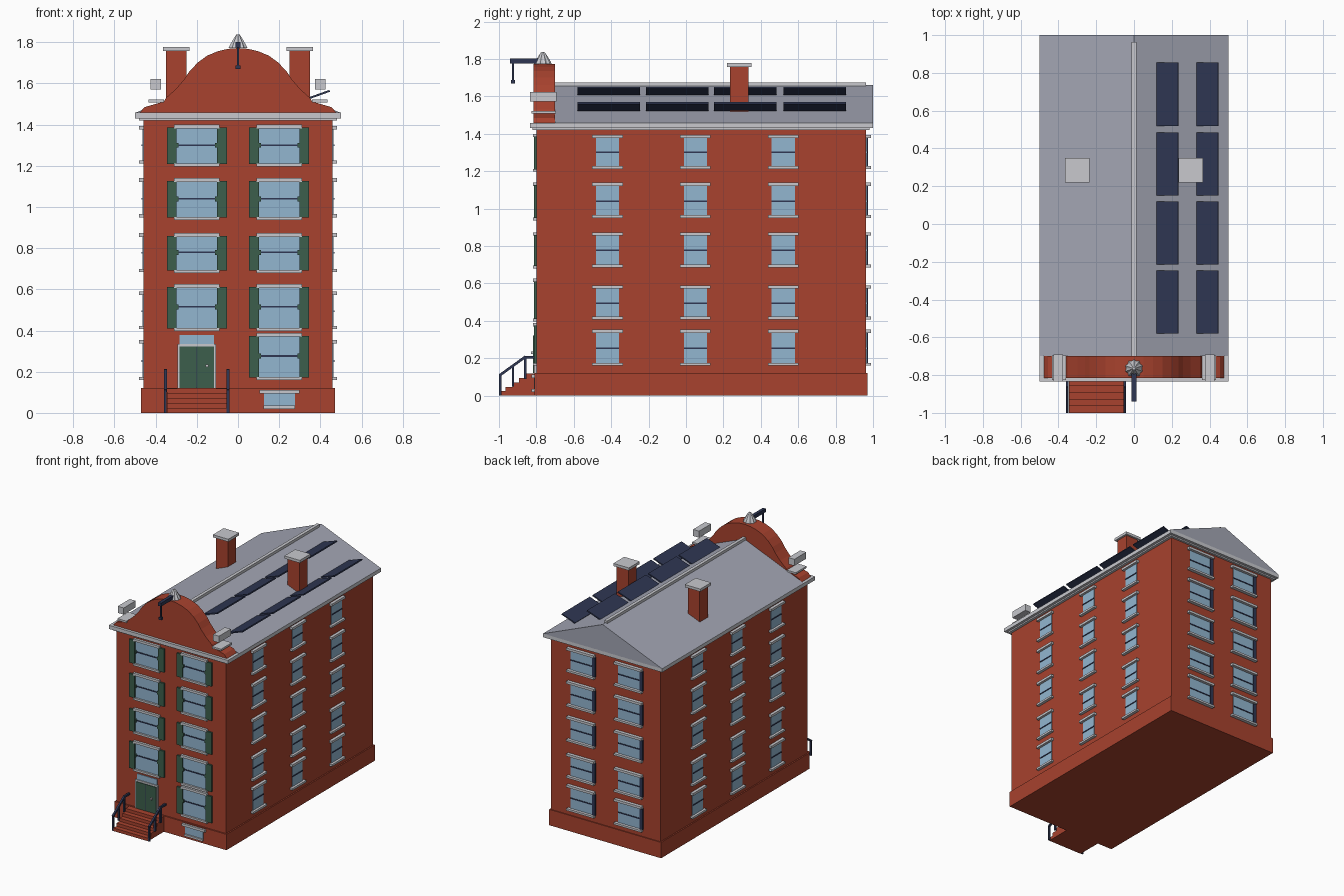
import bpy, bmesh, math
from mathutils import Matrix

if "Cube" in bpy.data.objects:
    bpy.data.objects.remove(bpy.data.objects["Cube"])


def srgb(r, g, b):
    f = lambda c: c / 12.92 if c <= 0.04045 else ((c + 0.055) / 1.055) ** 2.4
    return tuple(f(c / 255) for c in (r, g, b)) + (1.0,)


def material(name, *rgb):
    m = bpy.data.materials.new(name)
    m.diffuse_color = srgb(*rgb)
    m.use_nodes = True
    m.node_tree.nodes["Principled BSDF"].inputs["Base Color"].default_value = m.diffuse_color
    return m


BRICK = material("brick_red", 168, 66, 46)
STONE = material("light_stone", 200, 201, 206)
ROOF = material("roof_slate", 163, 166, 180)
GLASS = material("window_glass", 146, 182, 208)
GREEN = material("dark_green", 60, 94, 76)
NAVY = material("dark_navy", 46, 54, 82)


def finish(name, bm, mat):
    bmesh.ops.recalc_face_normals(bm, faces=bm.faces)
    me = bpy.data.meshes.new(name)
    bm.to_mesh(me)
    bm.free()
    me.materials.append(mat)
    ob = bpy.data.objects.new(name, me)
    bpy.context.collection.objects.link(ob)
    return ob


def box(name, x, y, z, mat):
    """Box from (min, max) pairs."""
    bm = bmesh.new()
    size = [r[1] - r[0] for r in (x, y, z)]
    mid = [(r[0] + r[1]) / 2 for r in (x, y, z)]
    bmesh.ops.create_cube(bm, size=1, matrix=Matrix.Translation(mid) @ Matrix.Diagonal((*size, 1)))
    return finish(name, bm, mat)


def prism(name, pts, axis, a, b, mat):
    """Extrude a profile along x (points are y,z) or along y (points are x,z)."""
    bm = bmesh.new()
    place = (lambda p, t: (t, p[0], p[1])) if axis == 'x' else (lambda p, t: (p[0], t, p[1]))
    face = bm.faces.new([bm.verts.new(place(p, a)) for p in pts])
    ext = bmesh.ops.extrude_face_region(bm, geom=[face])
    shift = (b - a, 0, 0) if axis == 'x' else (0, b - a, 0)
    bmesh.ops.translate(bm, vec=shift, verts=[v for v in ext['geom'] if isinstance(v, bmesh.types.BMVert)])
    return finish(name, bm, mat)


def bar(name, p, q, t, mat):
    """Square rod in a plane of constant x, from p to q (y,z)."""
    x, (y0, z0), (y1, z1) = p[0], p[1:], q[1:]
    d = math.hypot(y1 - y0, z1 - z0)
    ny, nz = -(z1 - z0) / d * t / 2, (y1 - y0) / d * t / 2
    pts = [(y0 + ny, z0 + nz), (y1 + ny, z1 + nz), (y1 - ny, z1 - nz), (y0 - ny, z0 - nz)]
    return prism(name, pts, 'x', x - t / 2, x + t / 2, mat)


# Wall planes: axis across the wall, position, outward direction
WALLS = {'front': ('x', -0.80, -1), 'back': ('x', 0.963, 1),
         'left': ('y', -0.46, -1), 'right': ('y', 0.46, 1)}


def plate(name, wall, u, z, depth, mat):
    axis, pos, out = WALLS[wall]
    n = sorted((pos - out * 0.01, pos + out * depth))
    return box(name, u, n, z, mat) if axis == 'x' else box(name, n, u, z, mat)


def window(wall, c, bottom, top, half, cap, depth, bar_z=None):
    """Glass, glazing bar, sill and lintel; bottom and top are the outer limits."""
    plate(wall + "_glass", wall, (c - half, c + half), (bottom + .01, top - .01), .004, GLASS)
    plate(wall + "_lintel", wall, (c - cap, c + cap), (top - .018, top), depth, STONE)
    plate(wall + "_sill", wall, (c - cap, c + cap), (bottom, bottom + .015), depth, STONE)
    if bar_z:
        plate(wall + "_glazing_bar", wall, (c - half, c + half), (bar_z - .004, bar_z + .004), .008, NAVY)


# Body, plinth and cornice
box("plinth", (-.47, .47), (-.81, .97), (0, .12), BRICK)
box("walls", (-.46, .46), (-.80, .963), (.11, 1.44), BRICK)
box("cornice", (-.50, .50), (-.835, 1.0), (1.43, 1.458), STONE)
box("cornice_underside", (-.48, .48), (-.82, .98), (1.42, 1.435), STONE)

# Front windows with shutters
FRONT_ROWS = [(.16, .388, .276), (.397, .625, .515), (.68, .873, .78),
              (.937, 1.14, 1.04), (1.197, 1.40, 1.30)]
for i, (lo, hi, mid) in enumerate(FRONT_ROWS):
    for c in (-.2, .2):
        if i == 0 and c < 0:
            continue  # door bay
        window('front', c, lo, hi, .1, .11, .018, mid)
        for s in (-1, 1):
            u = sorted((c + s * .098, c + s * .146))
            plate("shutter", 'front', u, (lo + .012, hi - .014), .013, GREEN)
            u = sorted((c + s * .088, c + s * .10))
            plate("shutter_latch", 'front', u, (mid - .012, mid + .012), .012, GREEN)

# Side windows and back windows
SIDE_ROWS = [(.16, .354, .252), (.407, .59, .493), (.685, .873, .777),
             (.95, 1.14, 1.04), (1.212, 1.394, 1.30)]
for lo, hi, mid in SIDE_ROWS:
    for wall in ('left', 'right'):
        for c in (-.42, .05, .52):
            window(wall, c, lo, hi, .062, .082, .022, mid)
    for c in (-.2, .2):
        window('back', c, lo, hi, .092, .115, .025, mid)
        plate("back_shutter", 'back', (c - .118, c - .09), (lo + .015, hi - .018), .01, NAVY)

# Door, transom and basement window
plate("door_frame", 'front', (-.295, -.107), (.12, .335), .012, STONE)
plate("door", 'front', (-.285, -.117), (.12, .322), .017, GREEN)
plate("door_seam", 'front', (-.202, -.2), (.12, .322), .018, NAVY)
plate("door_knob", 'front', (-.158, -.144), (.222, .236), .03, STONE)
plate("transom", 'front', (-.285, -.117), (.335, .378), .005, GLASS)
plate("basement_glass", 'front', (.126, .277), (.03, .10), .014, GLASS)
plate("basement_lintel", 'front', (.105, .298), (.093, .112), .025, STONE)
plate("basement_sill", 'front', (.125, .278), (.02, .035), .025, STONE)

# Front steps
steps, run, rise = [(-.80, 0), (-1.0, 0)], .036, .0235
for i in range(5):
    steps += [(-1.0 + i * run, (i + 1) * rise), (-1.0 + (i + 1) * run, (i + 1) * rise)]
steps += [(-.80, 5 * rise)]
prism("front_steps", steps, 'x', -.345, -.055, BRICK)

# Stair railings
for x in (-.353, -.049):
    for y, z0, z1 in ((-.993, 0, .11), (-.925, .05, .16), (-.86, .09, .205)):
        bar("railing_post", (x, y, z0), (x, y, z1), .013, NAVY)
    bar("railing_slope", (x, -.997, .108), (x, -.858, .208), .014, NAVY)
    bar("railing_top", (x, -.865, .206), (x, -.79, .206), .014, NAVY)

# Roof and ridge cap
prism("roof", [(-.5, 1.457), (.5, 1.457), (0, 1.66)], 'y', -.70, 1.0, ROOF)
box("ridge_cap", (-.012, .012), (-.70, .963), (1.645, 1.675), STONE)

# Curved front gable
half = [(.48, 1.455), (.455, 1.485), (.36, 1.512), (.35, 1.53), (.30, 1.575), (.26, 1.622),
        (.235, 1.66), (.195, 1.702), (.15, 1.735), (.10, 1.756), (.05, 1.768)]
prism("front_gable", half + [(0, 1.772)] + [(-x, z) for x, z in reversed(half)], 'y', -.815, -.70, BRICK)
for s in (-1, 1):
    box("gable_coping", sorted((s * .36, s * .435)), (-.825, -.695), (1.508, 1.522), STONE)
    box("gable_block", sorted((s * .375, s * .425)), (-.835, -.692), (1.572, 1.622), STONE)

# Fluted finial on the gable
bm = bmesh.new()
rings = []
for r, z in ((.048, 1.772), (.042, 1.785), (.016, 1.828), (.008, 1.838)):
    rings.append([bm.verts.new((math.cos(a) * k, -.765 + math.sin(a) * k, z))
                  for n in range(20) for a, k in [(n * math.pi / 10, r * (1 if n % 2 else .85))]])
for a, b in zip(rings, rings[1:]):
    for n in range(20):
        bm.faces.new((a[n], a[(n + 1) % 20], b[(n + 1) % 20], b[n]))
bm.faces.new(rings[0])
bm.faces.new(rings[-1])
finish("finial", bm, STONE)

# Hoisting beam with hook
box("hoist_beam", (-.012, .012), (-.94, -.78), (1.776, 1.802), NAVY)
box("hoist_rope", (-.005, .005), (-.930, -.920), (1.68, 1.78), NAVY)
box("hoist_hook", (-.011, .011), (-.936, -.914), (1.670, 1.688), NAVY)

# Chimneys
for x in (-.3, .3):
    box("chimney", (x - .05, x + .05), (.235, .335), (1.47, 1.762), BRICK)
    box("chimney_cap", (x - .065, x + .065), (.22, .35), (1.758, 1.778), STONE)

# Tilted solar panels
for x0, x1, z in ((.12, .235, 1.602), (.335, .447, 1.52)):
    for y in (-.58, -.215, .15, .52):
        prism("solar_panel", [(x0, z), (x1, z + .04), (x1 - .003, z + .049), (x0 - .003, z + .009)],
              'y', y, y + .335, NAVY)
